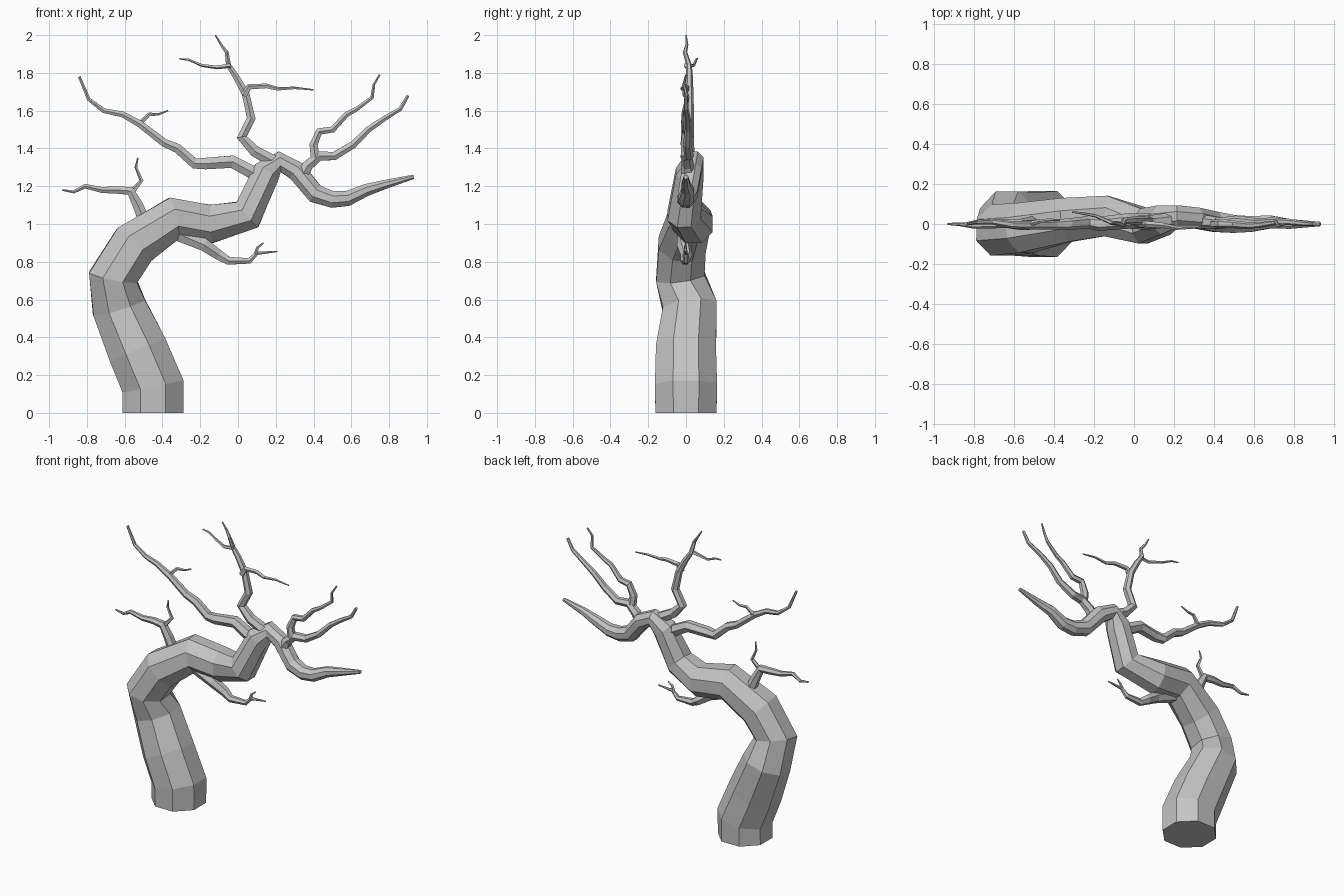
import bpy
import bmesh
import math
import random
from mathutils import Vector

random.seed(4)

default_cube = bpy.data.objects.get("Cube")
if default_cube:
    bpy.data.objects.remove(default_cube, do_unlink=True)


def make_material(name, colour):
    material = bpy.data.materials.new(name)
    material.use_nodes = True
    material.diffuse_color = colour
    shader = material.node_tree.nodes["Principled BSDF"]
    shader.inputs["Base Color"].default_value = colour
    return material


bark = make_material("grey bark", (0.55, 0.55, 0.55, 1))


def path_direction(points, index):
    """Average direction of the two path segments meeting at a point."""
    direction = Vector()
    if index > 0:
        direction += (points[index] - points[index - 1]).normalized()
    if index < len(points) - 1:
        direction += (points[index + 1] - points[index]).normalized()
    return direction.normalized()


def tube(name, points, radii, sides):
    """Sweep a faceted ring along a path and cap both ends."""
    bm = bmesh.new()
    rings = []
    for index, (centre, radius) in enumerate(zip(points, radii)):
        direction = path_direction(points, index)
        across = Vector((0, 1, 0)).cross(direction).normalized()
        depth = direction.cross(across)
        ring = []
        for side in range(sides):
            angle = math.tau * (side + 0.5) / sides
            offset = across * math.cos(angle) + depth * math.sin(angle)
            ring.append(bm.verts.new(centre + offset * radius))
        rings.append(ring)

    # Side walls between neighbouring rings
    for lower, upper in zip(rings, rings[1:]):
        for side in range(sides):
            after = (side + 1) % sides
            bm.faces.new((lower[side], lower[after], upper[after], upper[side]))
    bm.faces.new(rings[0])
    bm.faces.new(rings[-1])
    bmesh.ops.recalc_face_normals(bm, faces=bm.faces)

    mesh = bpy.data.meshes.new(name)
    bm.to_mesh(mesh)
    bm.free()
    mesh.materials.append(bark)
    obj = bpy.data.objects.new(name, mesh)
    bpy.context.collection.objects.link(obj)
    return obj


def branch(name, start_radius, end_radius, path, start_y=0.0, end_y=0.0, sides=6):
    """A tapering limb drawn in the x-z plane, wandering a little in depth."""
    last = len(path) - 1
    points, radii = [], []
    for index, (x, z) in enumerate(path):
        blend = index / last
        y = start_y + (end_y - start_y) * blend
        if 0 < index < last:
            y += random.uniform(-0.012, 0.012)
        points.append(Vector((x, y, z)))
        radii.append(start_radius + (end_radius - start_radius) * blend)
    return tube(name, points, radii, sides)


# Leaning trunk, running on into the drooping right-hand limb: x, y, z, radius
trunk_rings = [
    (-.45, 0, 0, .175),
    (-.45, 0, .14, .178),
    (-.53, 0, .33, .172),
    (-.63, .02, .56, .155),
    (-.66, -.03, .72, .14),
    (-.55, -.02, .89, .135),
    (-.34, .02, 1.03, .12),
    (-.14, .04, 1.0, .11),
    (.05, -.01, 1.05, .095),
    (.15, .02, 1.27, .08),
    (.22, .04, 1.33, .058),
    (.31, .03, 1.28, .056),
    (.41, .01, 1.16, .054),
    (.5, 0, 1.13, .048),
    (.58, 0, 1.135, .043),
    (.68, .01, 1.18, .035),
    (.78, 0, 1.21, .026),
    (.93, 0, 1.25, .012),
]
tube(
    "trunk",
    [Vector(ring[:3]) for ring in trunk_rings],
    [ring[3] for ring in trunk_rings],
    sides=8,
)

# Small low branch on the left, with an upright twig
branch("left_low_branch", .036, .005, [
    (-.49, 1.0), (-.53, 1.1), (-.57, 1.175), (-.64, 1.18),
    (-.72, 1.18), (-.81, 1.2), (-.87, 1.17), (-.93, 1.18),
], start_y=.01)
branch("left_low_twig", .016, .004, [
    (-.56, 1.17), (-.51, 1.23), (-.54, 1.3), (-.53, 1.35),
], sides=5)

# Long branch sweeping up to the left, with a short twig
branch("left_long_branch", .042, .008, [
    (.12, 1.25), (-.03, 1.33), (-.17, 1.32), (-.23, 1.32), (-.32, 1.4),
    (-.39, 1.43), (-.52, 1.53), (-.61, 1.58), (-.71, 1.6),
    (-.79, 1.66), (-.84, 1.78),
], start_y=.01)
branch("left_long_twig", .014, .004, [
    (-.52, 1.53), (-.47, 1.58), (-.42, 1.58), (-.37, 1.6),
], end_y=.02, sides=5)

# Tall central branch with a twig on each side
branch("top_branch", .038, .004, [
    (.19, 1.33), (.09, 1.385), (.02, 1.46), (.07, 1.56), (.04, 1.69),
    (-.01, 1.78), (-.05, 1.84), (-.06, 1.91), (-.09, 1.95), (-.12, 2),
], start_y=.02)
branch("top_right_twig", .02, .004, [
    (.03, 1.68), (.06, 1.725), (.15, 1.73), (.21, 1.715), (.3, 1.72), (.4, 1.71),
], end_y=-.02, sides=5)
branch("top_left_twig", .013, .004, [
    (-.04, 1.84), (-.11, 1.83), (-.19, 1.84), (-.26, 1.87), (-.31, 1.875),
], end_y=.06, sides=5)

# Two branches rising to the right
branch("right_branch", .036, .009, [
    (.33, 1.24), (.37, 1.31), (.43, 1.36), (.51, 1.36), (.61, 1.42),
    (.69, 1.5), (.77, 1.555), (.86, 1.61), (.9, 1.68),
], start_y=.01)
branch("right_upper_branch", .028, .005, [
    (.41, 1.35), (.4, 1.42), (.43, 1.49), (.5, 1.5), (.575, 1.58),
    (.63, 1.61), (.71, 1.67), (.72, 1.74), (.75, 1.79),
])

# Drooping branch beneath the trunk, with an upright twig
branch("under_branch", .045, .004, [
    (-.32, .95), (-.18, .89), (-.1, .835), (-.05, .805),
    (.06, .805), (.1, .845), (.21, .855),
])
branch("under_twig", .012, .004, [
    (.09, .83), (.105, .875), (.135, .9),
], sides=5)
